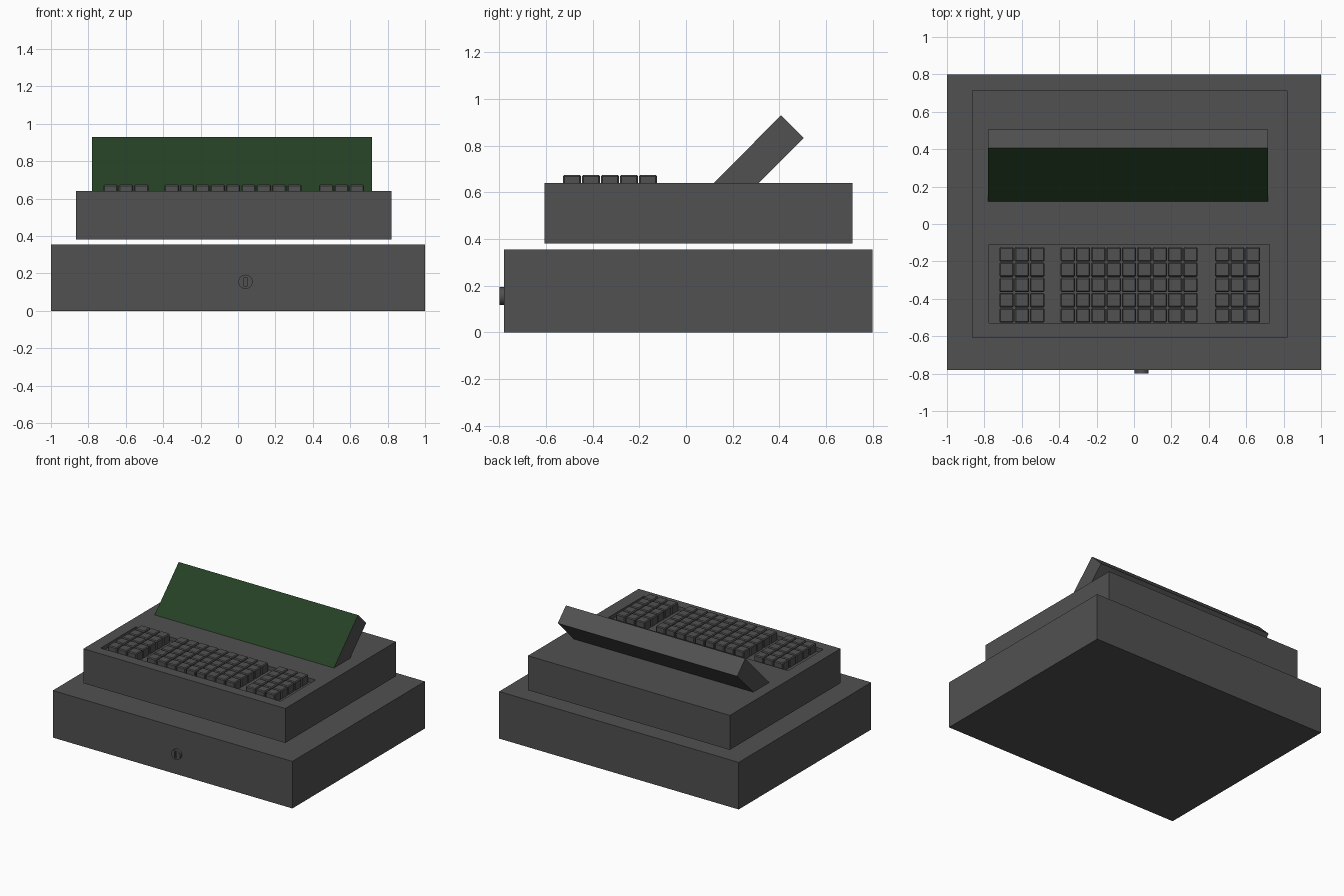
import bpy, bmesh, math
from mathutils import Matrix, Vector

if "Cube" in bpy.data.objects:
    bpy.data.objects.remove(bpy.data.objects["Cube"])


def material(name, rgb):
    m = bpy.data.materials.new(name)
    m.diffuse_color = (*rgb, 1.0)
    m.use_nodes = True
    m.node_tree.nodes["Principled BSDF"].inputs["Base Color"].default_value = m.diffuse_color
    return m


GREY = material("dark grey plastic", (0.082, 0.082, 0.082))
GREEN = material("dark green screen", (0.018, 0.053, 0.018))


def finish(name, bm, *mats):
    bmesh.ops.recalc_face_normals(bm, faces=bm.faces)
    me = bpy.data.meshes.new(name)
    bm.to_mesh(me)
    bm.free()
    for m in mats:
        me.materials.append(m)
    ob = bpy.data.objects.new(name, me)
    bpy.context.collection.objects.link(ob)
    return ob


def add_box(bm, x0, x1, y0, y1, z0, z1):
    mat = Matrix.Translation(((x0 + x1) / 2, (y0 + y1) / 2, (z0 + z1) / 2)) @ \
        Matrix.Diagonal((x1 - x0, y1 - y0, z1 - z0, 1))
    return bmesh.ops.create_cube(bm, size=1, matrix=mat)["verts"]


# Cash drawer base
bm = bmesh.new()
add_box(bm, -1, 1, -0.78, 0.80, 0, 0.355)
finish("cash_drawer", bm, GREY)

# Upper body with a shallow keyboard well in its top
bm = bmesh.new()
add_box(bm, -0.865, 0.82, -0.607, 0.713, 0.38, 0.64)
bm.faces.ensure_lookup_table()
top = max(bm.faces, key=lambda f: f.calc_center_median().z)
bmesh.ops.inset_region(bm, faces=[top], thickness=0.05)
for v in top.verts:
    v.co.x = -0.775 if v.co.x < 0 else 0.725
    v.co.y = -0.53 if v.co.y < 0.05 else -0.11
well = bmesh.ops.extrude_discrete_faces(bm, faces=[top])["faces"][0]
for v in well.verts:
    v.co.z -= 0.03
finish("register_body", bm, GREY)

# Key groups: name, left edge, columns
PITCH, KEY = 0.082, 0.077
for name, left, cols in (("left_keys", -0.72, 3), ("main_keys", -0.393, 9),
                         ("right_keys", 0.433, 3)):
    bm = bmesh.new()
    for c in range(cols):
        for r in range(5):
            x, y = left + c * PITCH, -0.527 + r * 0.0815
            add_box(bm, x, x + KEY, y, y + KEY, 0.61, 0.674)
    edges = [e for e in bm.edges if max(v.co.z for v in e.verts) > 0.67]
    bmesh.ops.bevel(bm, geom=edges, offset=0.006, segments=1, affect='EDGES')
    finish(name, bm, GREY)

# Tilted display: side profile swept across, front face green
bm = bmesh.new()
profile = [(0.11, 0.63), (0.407, 0.93), (0.505, 0.833), (0.302, 0.63)]
face = bm.faces.new([bm.verts.new((-0.78, y, z)) for y, z in profile])
ext = bmesh.ops.extrude_face_region(bm, geom=[face])["geom"]
for v in ext:
    if isinstance(v, bmesh.types.BMVert):
        v.co.x = 0.717
bmesh.ops.recalc_face_normals(bm, faces=bm.faces)
facing = Vector((0, -1, 1)).normalized()
for f in bm.faces:
    f.material_index = 1 if f.normal.dot(facing) > 0.9 else 0
finish("display", bm, GREY, GREEN)

# Drawer lock with a cut key slot
bm = bmesh.new()
bmesh.ops.create_cone(bm, cap_ends=True, segments=32, radius1=0.038, radius2=0.038, depth=0.03,
                      matrix=Matrix.Translation((0.04, -0.785, 0.155)) @
                      Matrix.Rotation(math.pi / 2, 4, 'X'))
lock = finish("drawer_lock", bm, GREY)
bm = bmesh.new()
add_box(bm, 0.032, 0.048, -0.82, -0.79, 0.131, 0.179)
slot = finish("lock_slot_cutter", bm, GREY)
slot.hide_render = True
slot.hide_set(True)
cut = lock.modifiers.new("slot", 'BOOLEAN')
cut.object, cut.operation, cut.solver = slot, 'DIFFERENCE', 'EXACT'
